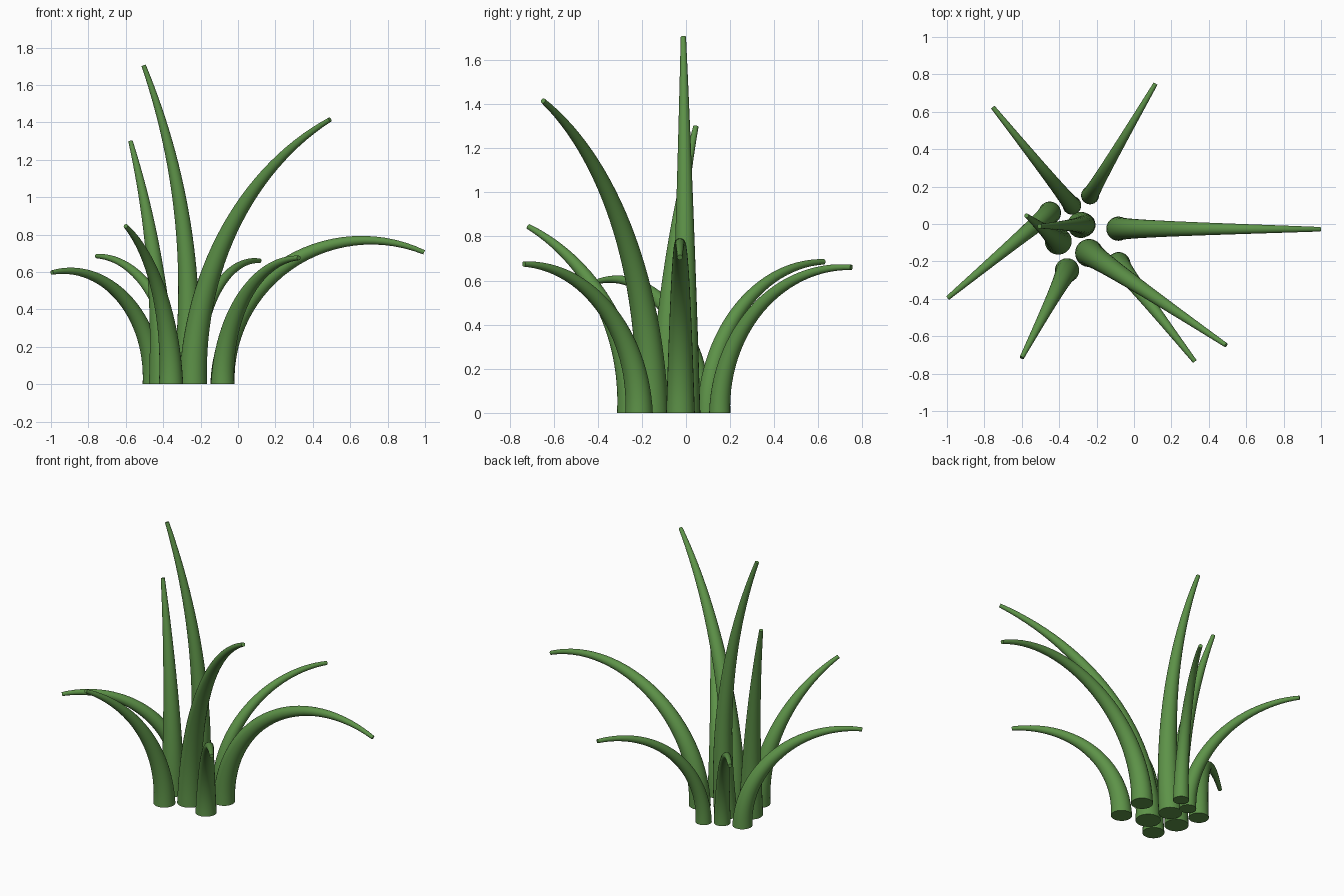
import bpy, bmesh
from math import sin, cos, pi, atan2, hypot, radians
from mathutils import Vector

if "Cube" in bpy.data.objects:
    bpy.data.objects.remove(bpy.data.objects["Cube"])

SIDES, STEPS = 24, 28

green = bpy.data.materials.new("leaf_green")
green.diffuse_color = (0.11, 0.29, 0.065, 1)
green.use_nodes = True
green.node_tree.nodes["Principled BSDF"].inputs["Base Color"].default_value = green.diffuse_color


def blade(name, base, tip, r0, r1=0.012, start=0.0):
    """Tapered round blade following a circular arc from base to tip."""
    bx, by = base
    tx, ty, tz = tip
    dist = hypot(tx - bx, ty - by)
    out = Vector(((tx - bx) / dist, (ty - by) / dist, 0))
    side = Vector((-out.y, out.x, 0))
    a0 = radians(start)
    turn = 2 * (atan2(dist, tz) - a0)           # total bend of the arc
    radius = hypot(dist, tz) / (2 * sin(turn / 2))
    bm = bmesh.new()
    rings = []
    for i in range(STEPS + 1):
        t = i / STEPS
        a = a0 + turn * t
        p = Vector((bx, by, 0)) + out * radius * (cos(a0) - cos(a))
        p.z = radius * (sin(a) - sin(a0))
        n = out * cos(a) - Vector((0, 0, sin(a)))
        if i == 0:
            n = out                             # base sits flat on the ground
        r = r0 + (r1 - r0) * t
        rings.append([bm.verts.new(p + r * (n * cos(k * 2 * pi / SIDES) + side * sin(k * 2 * pi / SIDES)))
                      for k in range(SIDES)])
    for lo, hi in zip(rings, rings[1:]):
        for k in range(SIDES):
            j = (k + 1) % SIDES
            bm.faces.new((lo[k], lo[j], hi[j], hi[k]))
    bm.faces.new(rings[0][::-1])
    bm.faces.new(rings[-1])
    bmesh.ops.recalc_face_normals(bm, faces=bm.faces)
    mesh = bpy.data.meshes.new(name)
    bm.to_mesh(mesh)
    bm.free()
    mesh.materials.append(green)
    ob = bpy.data.objects.new(name, mesh)
    bpy.context.collection.objects.link(ob)
    bpy.ops.object.select_all(action='DESELECT')
    ob.select_set(True)
    bpy.context.view_layer.objects.active = ob
    bpy.ops.object.shade_smooth_by_angle(angle=radians(40))


# Tall upright blades
blade("tall_blade", (-0.285, -0.005), (-0.505, -0.012, 1.705), 0.070, start=-6)
blade("upright_blade", (-0.405, -0.092), (-0.575, 0.045, 1.30), 0.072)
blade("tall_front_right_blade", (-0.24, -0.155), (0.492, -0.648, 1.415), 0.075)

# Low arching blades
blade("right_blade", (-0.083, -0.025), (0.995, -0.028, 0.705), 0.065)
blade("front_right_blade", (-0.082, -0.213), (0.325, -0.735, 0.675), 0.063)
blade("front_left_blade", (-0.358, -0.248), (-0.60, -0.715, 0.845), 0.065)
blade("left_blade", (-0.45, 0.06), (-0.995, -0.395, 0.597), 0.060)
blade("back_left_blade", (-0.332, 0.10), (-0.755, 0.625, 0.685), 0.050)
blade("back_right_blade", (-0.235, 0.153), (0.115, 0.75, 0.66), 0.048)
